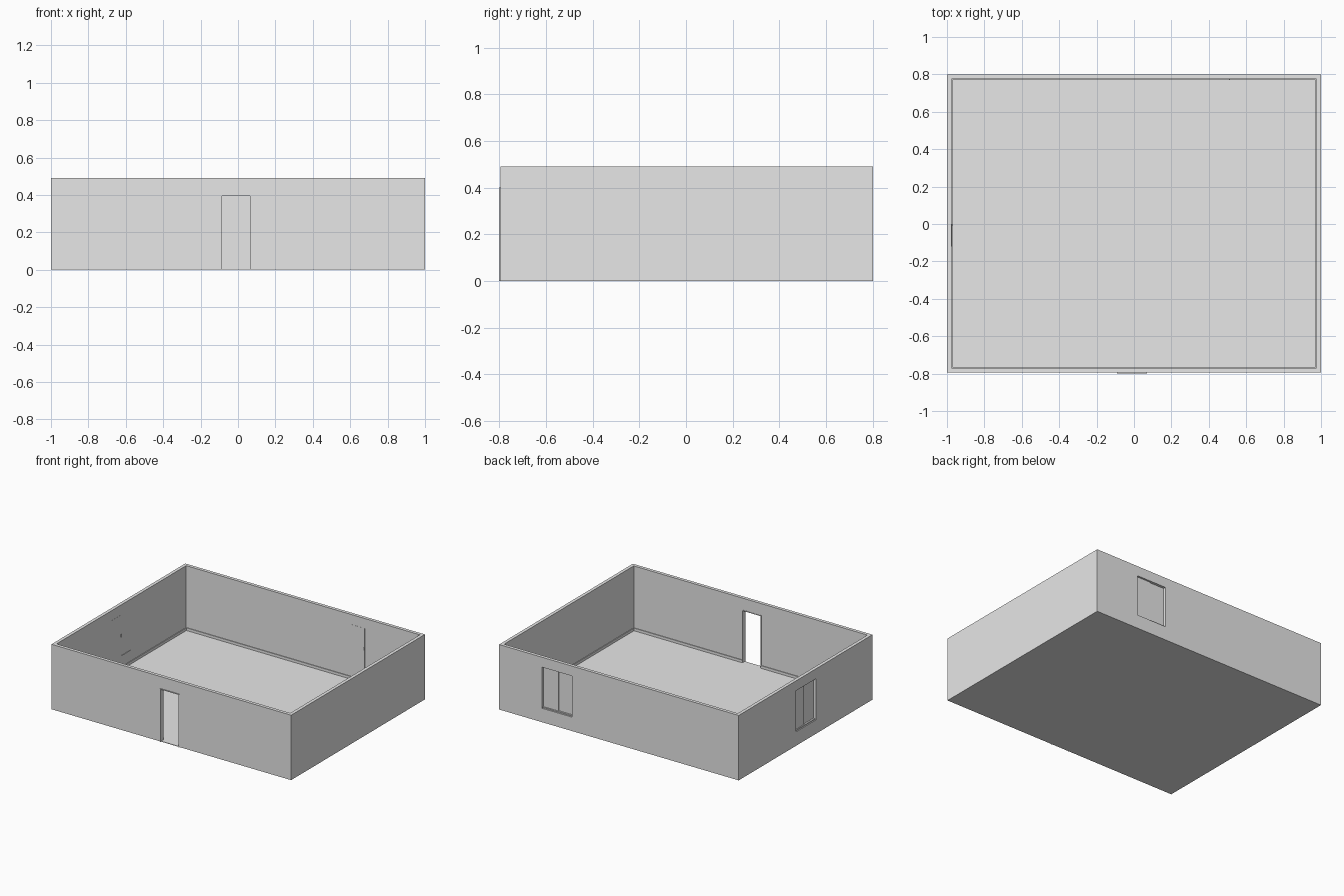
import bpy
from mathutils import Vector

cube = bpy.data.objects.get("Cube")
if cube:
    bpy.data.objects.remove(cube, do_unlink=True)

grey = bpy.data.materials.new("plain grey")
grey.use_nodes = True
grey.diffuse_color = (0.8, 0.8, 0.8, 1)
grey.node_tree.nodes["Principled BSDF"].inputs["Base Color"].default_value = (0.8, 0.8, 0.8, 1)


def box(name, low, high):
    """Axis-aligned box between two corners."""
    low, high = Vector(low), Vector(high)
    bpy.ops.mesh.primitive_cube_add(size=1, location=(low + high) / 2)
    obj = bpy.context.object
    obj.name = name
    obj.scale = high - low
    bpy.ops.object.transform_apply(location=False, rotation=False, scale=True)
    obj.data.materials.append(grey)
    return obj


def cut(target, low, high):
    """Subtract a box from the target."""
    cutter = box("cutter", low, high)
    cutter.hide_render = True
    mod = target.modifiers.new("cut", "BOOLEAN")
    mod.operation = "DIFFERENCE"
    mod.solver = "EXACT"
    mod.object = cutter
    bpy.context.view_layer.objects.active = target
    bpy.ops.object.modifier_apply(modifier=mod.name)
    bpy.data.objects.remove(cutter, do_unlink=True)


X, BACK, FRONT, TOP = 1.0, 0.80, -0.795, 0.49
WALL, FLOOR, LIP = 0.025, 0.004, 0.005
inner_x, inner_back, inner_front = X - WALL, BACK - WALL, FRONT + WALL
DOOR_L, DOOR_R, DOOR_TOP = -0.09, 0.07, 0.40
WIN_LOW, WIN_HIGH = 0.105, 0.415

# Walls and floor as one open-topped shell, with door and window openings
room = box("room_shell", (-X, FRONT, 0), (X, BACK, TOP))
cut(room, (-inner_x, inner_front, FLOOR), (inner_x, inner_back, 1))
cut(room, (DOOR_L, FRONT - 0.1, FLOOR), (DOOR_R, inner_front + 0.1, DOOR_TOP))
cut(room, (0.39, inner_back - 0.1, WIN_LOW), (0.64, BACK + 0.1, WIN_HIGH))
cut(room, (-X - 0.1, -0.12, WIN_LOW), (-inner_x + 0.1, 0.12, WIN_HIGH))

# Skirting boards, broken at the doorway
skirt_top = 0.024
box("skirting_back", (-inner_x, inner_back - LIP, FLOOR), (inner_x, inner_back, skirt_top))
for side, name in ((-1, "right"), (1, "left")):
    a, b = sorted((side * inner_x, side * (inner_x - LIP)))
    box("skirting_" + name, (a, inner_front, FLOOR), (b, inner_back, skirt_top))
for name, a, b in (("a", -inner_x, DOOR_L), ("b", DOOR_R, inner_x)):
    box("skirting_front_" + name, (a, inner_front, FLOOR), (b, inner_front + LIP, skirt_top))

# Thin door lining standing slightly proud of the wall
out, inside = FRONT - LIP, inner_front + 0.002
box("door_jamb_a", (DOOR_L, out, 0), (DOOR_L + LIP, inside, DOOR_TOP))
box("door_jamb_b", (DOOR_R - LIP, out, 0), (DOOR_R, inside, DOOR_TOP))
box("door_head", (DOOR_L + LIP, out, DOOR_TOP - LIP), (DOOR_R - LIP, inside, DOOR_TOP))


def sliding_window(name, place, start, end):
    """Two offset sashes, sill and catch; place maps (along, depth from inner face, z)."""
    def part(label, low, high):
        p, q = place(*low), place(*high)
        box(name + label, [min(c) for c in zip(p, q)], [max(c) for c in zip(p, q)])
    mid = (start + end) / 2
    part("_inner_sash", (start, -0.001, WIN_LOW), (mid, 0.005, WIN_HIGH))
    part("_outer_sash", (mid, 0.003, WIN_LOW), (end, 0.011, WIN_HIGH))
    part("_sill", (start, 0.004, WIN_LOW), (end, 0.017, WIN_LOW + 0.008))
    part("_catch", (mid - 0.008, -0.006, 0.25), (mid - 0.002, -0.001, 0.27))


sliding_window("back_window", lambda a, d, z: (a, inner_back + d, z), 0.39, 0.64)
sliding_window("right_window", lambda a, d, z: (-inner_x - d, a, z), -0.12, 0.12)
